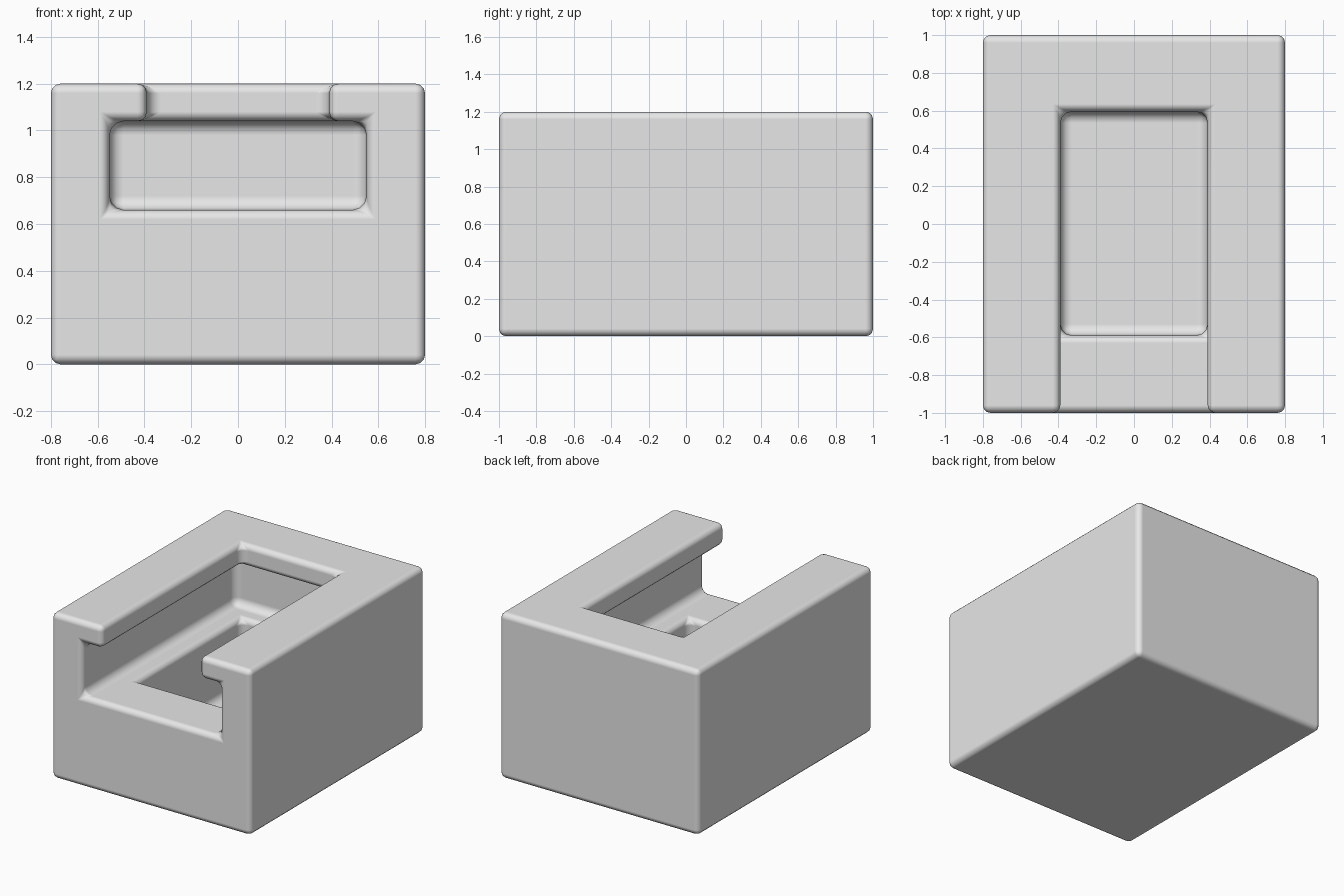
import bpy
import bmesh
import math

cube = bpy.data.objects.get("Cube")
if cube:
    bpy.data.objects.remove(cube, do_unlink=True)

# Grid planes: block sides, slot walls, pocket walls, floors and ceilings
XS = (-0.8, -0.55, -0.39, 0.39, 0.55, 0.8)
YS = (-1.0, -0.59, 0.595, 0.75, 1.0)
ZS = (0.0, 0.16, 0.66, 1.04, 1.2)
AXES = (XS, YS, ZS)
CONVEX, CONCAVE = 0.04, 0.06


def solid(cell):
    """True where the grid cell is filled with material."""
    if any(not 0 <= i < len(a) - 1 for i, a in zip(cell, AXES)):
        return False
    x, y, z = ((a[i] + a[i + 1]) / 2 for i, a in zip(cell, AXES))
    pocket = abs(x) < XS[3] and abs(y) < YS[2] and ZS[1] < z < ZS[2]
    slot = abs(x) < XS[4] and y < YS[3] and ZS[2] < z < ZS[3]
    opening = abs(x) < XS[3] and y < YS[2] and z > ZS[3]
    return not (pocket or slot or opening)


# Skin of the block: one quad wherever material meets air
bm = bmesh.new()
points = {}


def point(key):
    if key not in points:
        points[key] = bm.verts.new([a[i] for i, a in zip(key, AXES)])
    return points[key]


cells = [(i, j, k) for i in range(len(XS) - 1)
         for j in range(len(YS) - 1) for k in range(len(ZS) - 1)]
for cell in filter(solid, cells):
    for axis in range(3):
        for side in (0, 1):
            beside = list(cell)
            beside[axis] += 2 * side - 1
            if solid(beside):
                continue
            u, v = (axis + 1) % 3, (axis + 2) % 3
            ring = []
            for du, dv in ((0, 0), (1, 0), (1, 1), (0, 1)):
                key = list(cell)
                key[axis] += side
                key[u] += du
                key[v] += dv
                ring.append(point(tuple(key)))
            bm.faces.new(ring if side else ring[::-1])

# Tighter rounding outside, wider fillets inside
weight = bm.edges.layers.float.new("bevel_weight_edge")
bm.normal_update()
for edge in bm.edges:
    angle = edge.calc_face_angle_signed(0)
    if abs(angle) > 1:
        edge[weight] = CONVEX / CONCAVE if angle > 0 else 1.0

mesh = bpy.data.meshes.new("slotted_block")
bm.to_mesh(mesh)
bm.free()
block = bpy.data.objects.new("slotted_block", mesh)
bpy.context.collection.objects.link(block)

# Plain grey
grey = bpy.data.materials.new("light_grey")
grey.use_nodes = True
colour = (0.8, 0.8, 0.8, 1)
grey.diffuse_color = colour
grey.node_tree.nodes["Principled BSDF"].inputs["Base Color"].default_value = colour
mesh.materials.append(grey)

# Rounded edges
bevel = block.modifiers.new("rounded_edges", "BEVEL")
bevel.limit_method = "WEIGHT"
bevel.width = CONCAVE
bevel.segments = 3
bevel.harden_normals = True

bpy.ops.object.select_all(action="DESELECT")
block.select_set(True)
bpy.context.view_layer.objects.active = block
bpy.ops.object.shade_smooth_by_angle(angle=math.radians(40))
